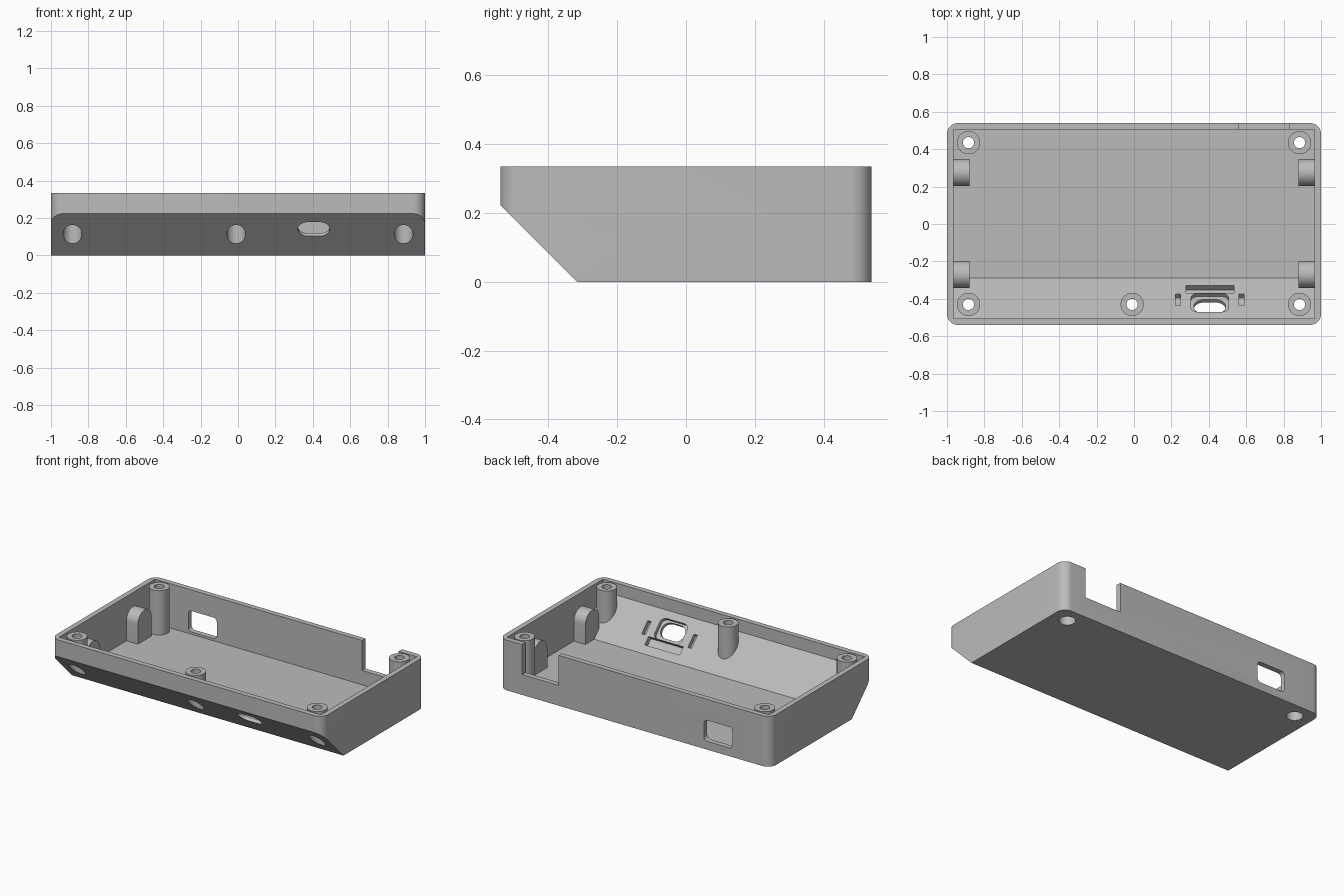
import bpy, bmesh, math
from mathutils import Matrix, Vector

scene = bpy.context.scene
if "Cube" in bpy.data.objects:
    bpy.data.objects.remove(bpy.data.objects["Cube"], do_unlink=True)

HEIGHT = 0.335
FLOOR = 0.04
SLOPE = Matrix.Rotation(-math.pi / 4, 4, 'X')   # local z points out of the inner slope
BACKWARD = Matrix.Rotation(math.pi / 2, 4, 'X')
SIDEWAYS = Matrix.Rotation(math.pi / 2, 4, 'Y')


def finish(name, bm):
    bmesh.ops.recalc_face_normals(bm, faces=bm.faces)
    mesh = bpy.data.meshes.new(name)
    bm.to_mesh(mesh)
    bm.free()
    obj = bpy.data.objects.new(name, mesh)
    scene.collection.objects.link(obj)
    return obj


def block(name, size, loc, radius=0, rot=Matrix(), cut_y=None):
    """Box with rounded local-z edges; cut_y trims it along the 45 degree plane y + z = cut_y."""
    bm = bmesh.new()
    bmesh.ops.create_cube(bm, size=1)
    bmesh.ops.scale(bm, vec=size, verts=bm.verts)
    if radius:
        upright = [e for e in bm.edges
                   if abs(e.verts[0].co.z - e.verts[1].co.z) > size[2] / 2]
        bmesh.ops.bevel(bm, geom=upright, offset=radius, segments=10,
                        affect='EDGES', profile=0.5)
    bm.transform(Matrix.Translation(loc) @ rot)
    if cut_y is not None:
        cut = bmesh.ops.bisect_plane(
            bm, geom=bm.verts[:] + bm.edges[:] + bm.faces[:], dist=1e-6,
            plane_co=(0, cut_y, 0), plane_no=(0, -1, -1), clear_outer=True)
        rim = [g for g in cut["geom_cut"] if isinstance(g, bmesh.types.BMEdge)]
        bmesh.ops.contextual_create(bm, geom=rim)
    return finish(name, bm)


def rod(name, radius, loc, length, rot=Matrix(), sides=40):
    """Cylinder centred on loc."""
    bm = bmesh.new()
    bmesh.ops.create_cone(bm, cap_ends=True, segments=sides, radius1=radius,
                          radius2=radius, depth=length)
    bm.transform(Matrix.Translation(loc) @ rot)
    return finish(name, bm)


def rod_z(name, radius, x, y, low, high):
    return rod(name, radius, (x, y, (low + high) / 2), high - low)


def combine(target, other, operation='DIFFERENCE'):
    """Apply a boolean and discard the helper."""
    mod = target.modifiers.new("boolean", 'BOOLEAN')
    mod.operation, mod.solver, mod.object = operation, 'EXACT', other
    bpy.context.view_layer.update()
    graph = bpy.context.evaluated_depsgraph_get()
    mesh = bpy.data.meshes.new_from_object(target.evaluated_get(graph))
    target.modifiers.clear()
    target.data = mesh
    bpy.data.objects.remove(other, do_unlink=True)


# Outer shell with rounded corners and sloped front
case = block("enclosure_case", (2, 1.08, HEIGHT), (0, 0, HEIGHT / 2), 0.06, cut_y=-0.317)

# Inner space, leaving the screw bosses and side posts standing
cavity = block("cavity", (1.93, 1.01, 0.5), (0, 0, FLOOR + 0.25), cut_y=-0.25)
bosses = [(x, y) for x in (-0.885, 0.885) for y in (-0.43, 0.435)] + [(-0.01, -0.43)]
for x, y in bosses:
    combine(cavity, rod_z("boss", 0.062, x, y, -0.1, HEIGHT))
for side in (-1, 1):
    for y in (-0.27, 0.275):
        post = block("post", (0.12, 0.144, 0.27), (side * 0.94, y, 0.035))
        combine(post, rod("post_top", 0.072, (side * 0.94, y, 0.17), 0.12, SIDEWAYS), 'UNION')
        combine(cavity, post)
combine(case, cavity)

# Screw holes with wide bores from below
for x, y in bosses:
    combine(case, rod_z("bore", 0.05, x, y, -0.1, 0.25))
    combine(case, rod_z("screw_hole", 0.03, x, y, 0.2, 0.5))

# Blind holes in both ends
for side in (-1, 1):
    for y in (-0.27, 0.27):
        combine(case, rod("side_hole", 0.021, (side * 0.98, y, 0.17), 0.12, SIDEWAYS))

# Rear window and cable notch
combine(case, block("window", (0.21, 0.14, 0.2), (-0.615, 0.54, 0.125), 0.025, BACKWARD))
combine(case, block("notch", (0.27, 0.1, 0.4), (0.695, 0.54, 0.335)))


# Socket opening and pockets in the sloped panel
def pocket(name, x, y, width, length, depth, radius=0):
    center = Vector((x, y, -0.25 - y))
    combine(case, block(name, (width, length, depth * 2), center, radius, SLOPE))


pocket("socket_recess", 0.405, -0.42, 0.2, 0.14, 0.025, 0.035)
pocket("socket_slot", 0.405, -0.424, 0.17, 0.106, 0.08, 0.0525)
pocket("board_pocket", 0.407, -0.35, 0.256, 0.057, 0.034)
for x in (0.235, 0.575):
    pocket("clip_pocket", x, -0.405, 0.026, 0.09, 0.03)

# Single grey plastic
grey = bpy.data.materials.new("grey_plastic")
grey.use_nodes = True
color = (0.5, 0.5, 0.5, 1)
grey.diffuse_color = color
grey.node_tree.nodes["Principled BSDF"].inputs["Base Color"].default_value = color
case.data.materials.clear()
case.data.materials.append(grey)
for face in case.data.polygons:
    face.material_index = 0

bpy.ops.object.select_all(action='DESELECT')
case.select_set(True)
bpy.context.view_layer.objects.active = case
bpy.ops.object.shade_smooth_by_angle(angle=math.radians(30))
